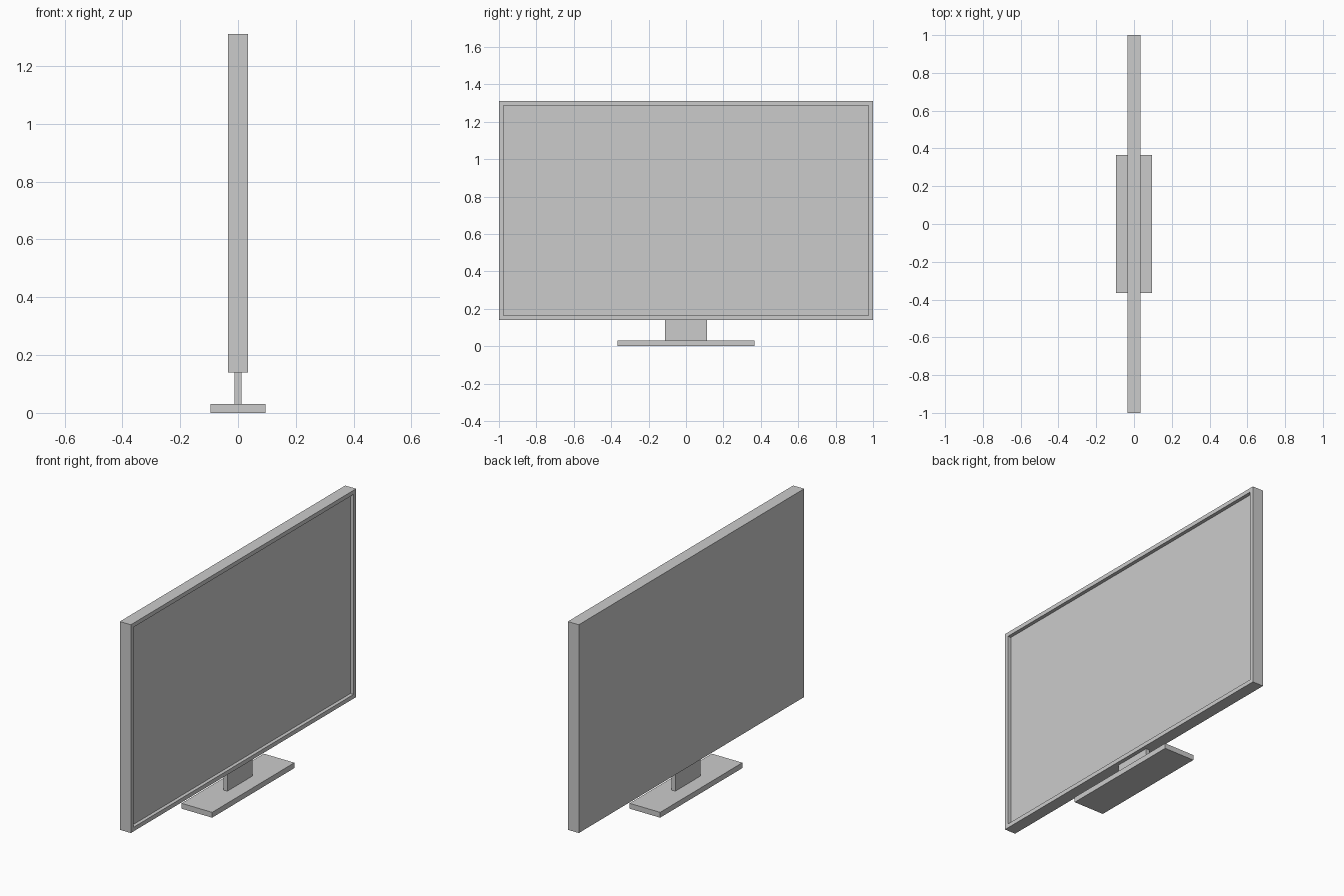
import bpy
import bmesh
from mathutils import Matrix, Vector

cube = bpy.data.objects.get("Cube")
if cube:
    bpy.data.objects.remove(cube, do_unlink=True)

# Single plain grey for every part
grey = bpy.data.materials.new("light_grey")
grey.use_nodes = True
colour = (0.6, 0.6, 0.6, 1)
grey.diffuse_color = colour
grey.node_tree.nodes["Principled BSDF"].inputs["Base Color"].default_value = colour


def box_mesh(x, y, z0, z1):
    """Box with half widths x and y, standing between z0 and z1."""
    bm = bmesh.new()
    size = Matrix.Diagonal((2 * x, 2 * y, z1 - z0, 1))
    place = Matrix.Translation((0, 0, (z0 + z1) / 2))
    bmesh.ops.create_cube(bm, size=1, matrix=place @ size)
    return bm


def add_part(name, bm):
    mesh = bpy.data.meshes.new(name)
    bm.to_mesh(mesh)
    bm.free()
    mesh.materials.append(grey)
    obj = bpy.data.objects.new(name, mesh)
    bpy.context.collection.objects.link(obj)
    return obj


# Stand
add_part("stand_base", box_mesh(0.095, 0.365, 0, 0.03))
add_part("stand_neck", box_mesh(0.012, 0.112, 0.03, 0.14))

# Display housing with the screen sunk into its +x face
housing = box_mesh(0.034, 1.0, 0.14, 1.31)
housing.normal_update()
screen = next(f for f in housing.faces if f.normal.x > 0.9)
bmesh.ops.inset_region(housing, faces=[screen], thickness=0.033)
rim = bmesh.ops.extrude_discrete_faces(housing, faces=[screen])
sunk = rim["faces"][0]
bmesh.ops.translate(housing, verts=sunk.verts, vec=Vector((-0.02, 0, 0)))
bmesh.ops.recalc_face_normals(housing, faces=housing.faces)
add_part("display_housing", housing)
